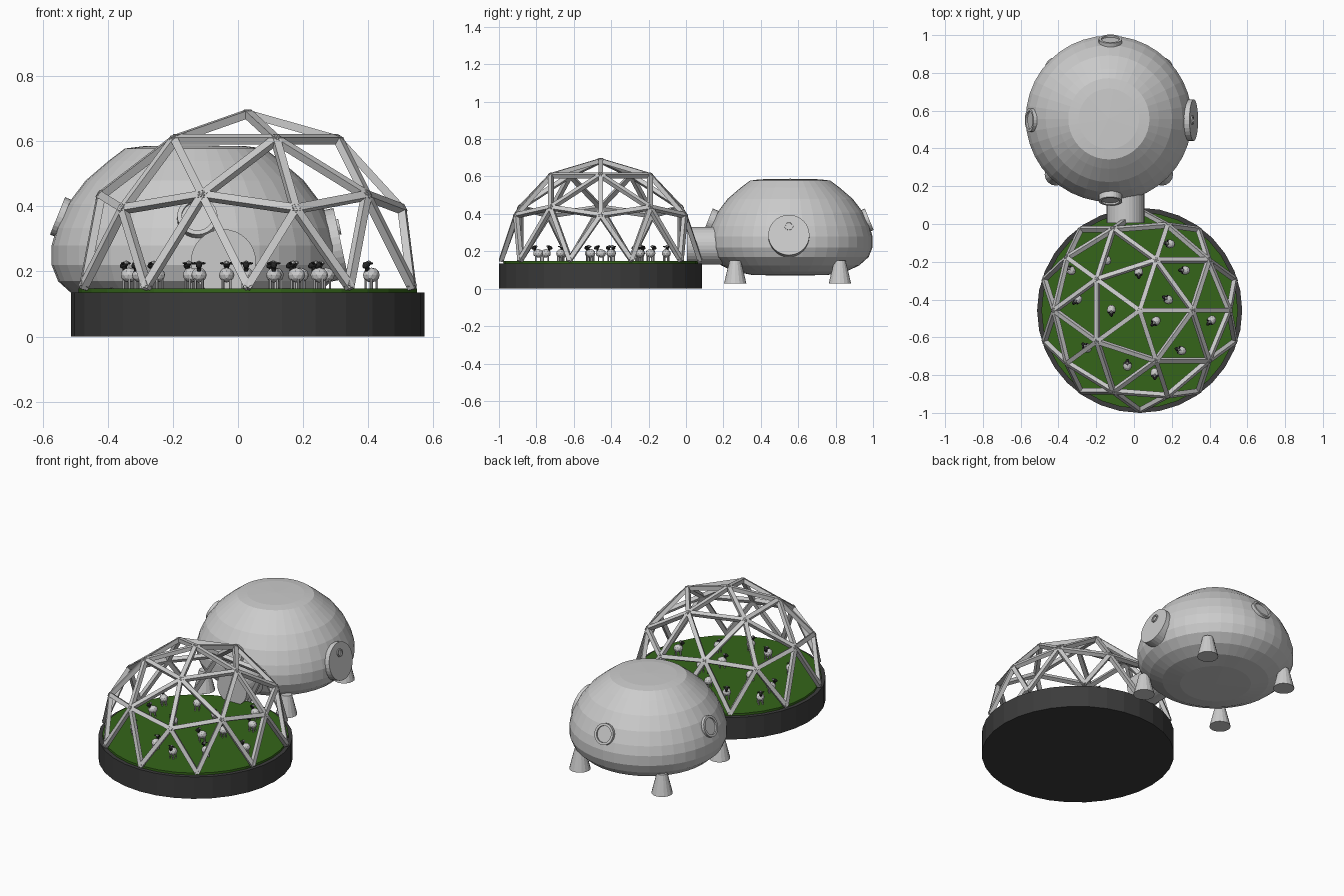
import bpy, bmesh
from math import pi, sin, cos, radians
from mathutils import Vector, Matrix

if "Cube" in bpy.data.objects:
    bpy.data.objects.remove(bpy.data.objects["Cube"])


def mat(name, c):
    m = bpy.data.materials.new(name)
    m.diffuse_color = (*c, 1)
    m.use_nodes = True
    m.node_tree.nodes["Principled BSDF"].inputs["Base Color"].default_value = m.diffuse_color
    return m


GREEN = mat("grass_green", (0.035, 0.13, 0.01))
DARK = mat("dark_grey", (0.045, 0.045, 0.045))
BLACK = mat("dark_wool", (0.02, 0.02, 0.02))


def finish(bm, name, mats=()):
    bmesh.ops.recalc_face_normals(bm, faces=bm.faces)
    me = bpy.data.meshes.new(name)
    bm.to_mesh(me)
    bm.free()
    for m in mats:
        me.materials.append(m)
    ob = bpy.data.objects.new(name, me)
    bpy.context.collection.objects.link(ob)
    return ob


def lathe(name, profile, steps, matrix=Matrix(), mats=(), closed=False):
    bm = bmesh.new()
    vs = [bm.verts.new((r, 0, z)) for r, z in profile]
    es = [bm.edges.new(p) for p in zip(vs, vs[1:])]
    if closed:
        es.append(bm.edges.new((vs[-1], vs[0])))
    bmesh.ops.spin(bm, geom=vs + es, axis=(0, 0, 1), cent=(0, 0, 0), angle=2 * pi, steps=steps)
    bmesh.ops.remove_doubles(bm, verts=bm.verts, dist=1e-5)
    bm.transform(matrix)
    return finish(bm, name, mats)


def disc(name, r0, r1, z0, z1, steps, matrix=Matrix(), mats=()):
    return lathe(name, [(0, z0), (r0, z0), (r1, z1), (0, z1)], steps, matrix, mats)


# Pasture base and grass
C = Vector((0.03, -0.457, 0))
disc("pasture_base", 0.543, 0.543, 0, 0.135, 32, Matrix.Translation(C), [DARK])
disc("grass", 0.52, 0.52, 0.13, 0.148, 32, Matrix.Translation(C), [GREEN])

# Geodesic frame: one square beam per edge of a half icosphere
ico = bmesh.new()
bmesh.ops.create_icosphere(ico, subdivisions=2, radius=0.53)
frame = bmesh.new()
for e in ico.edges:
    a, b = (v.co.copy() for v in e.verts)
    if min(a.z, b.z) < -0.01 or max(a.z, b.z) < 0.01:
        continue
    d = (b - a).normalized()
    out = (a + b).normalized()
    rot = Matrix((d, d.cross(out), out)).transposed().to_4x4()
    M = Matrix.Translation(C + Vector((0, 0, 0.155)) + (a + b) / 2) @ rot
    M = M @ Matrix.Diagonal(((b - a).length + 0.012, 0.024, 0.024, 1))
    bmesh.ops.create_cube(frame, size=1, matrix=M)
ico.free()
finish(frame, "geodesic_frame")

# House shell
H = Vector((-0.133, 0.557, 0))
lathe("house_shell", [(0, .07), (.2, .073), (.3, .092), (.37, .125), (.42, .17), (.44, .22),
                      (.44, .28), (.425, .334), (.39, .408), (.335, .48), (.265, .54),
                      (.215, .578), (.16, .585), (0, .588)], 40, Matrix.Translation(H))

# Feet
for i, (sx, sy) in enumerate([(-1, -1), (1, -1), (-1, 1), (1, 1)]):
    disc(f"house_foot_{i}", 0.06, 0.03, 0.028, 0.15, 16,
         Matrix.Translation((H.x + 0.28 * sx, 0.543 + 0.28 * sy, 0)))

# Connecting tunnel
disc("tunnel", 0.1, 0.1, 0, 0.22, 32, Matrix.Translation((-0.045, 0.005, 0.23)) @ Matrix.Rotation(-pi / 2, 4, 'X'))


def on_wall(angle, tilt, r, z):
    # local z points outward from the house wall, tilted up
    return (Matrix.Translation((-0.125, 0.55, z)) @ Matrix.Rotation(radians(angle), 4, 'Z')
            @ Matrix.Translation((r, 0, 0)) @ Matrix.Rotation(pi / 2 - radians(tilt), 4, 'Y'))


# Portholes on three sides
for name, ang in (("back", 90), ("left", 180), ("front", 270)):
    M = on_wall(ang, 22, 0.415, 0.365)
    lathe(f"{name}_porthole_rim", [(.048, -.03), (.062, -.03), (.062, .016), (.048, .016)], 24, M, closed=True)
    disc(f"{name}_porthole_glass", .05, .05, -.03, .006, 24, M)

# Round door with small window
M = on_wall(0, 12, 0.42, 0.283)
disc("door", .11, .11, -.05, .022, 32, M)
W = M @ Matrix.Translation((-0.05, 0, 0))
lathe("door_window_rim", [(.017, .01), (.024, .01), (.024, .029), (.017, .029)], 16, W, closed=True)

# Sheep: x, y, heading in degrees
flock = [(-.145, -.19, 120), (-.335, -.245, 135), (.025, -.255, 270), (.19, -.105, 170),
         (.27, -.245, 180), (-.3, -.4, 225), (-.12, -.455, 270), (.18, -.4, 150),
         (.115, -.515, 225), (.41, -.51, 225), (-.25, -.655, 135), (-.035, -.75, 90),
         (.11, -.79, 270), (.25, -.67, 160)]


def ball(bm, loc, size, sub=2, tilt=0, index=0):
    M = Matrix.Translation(loc) @ Matrix.Rotation(radians(tilt), 4, 'Y') @ Matrix.Diagonal((*size, 1))
    vs = bmesh.ops.create_icosphere(bm, subdivisions=sub, radius=1, matrix=M)["verts"]
    for f in {f for v in vs for f in v.link_faces}:
        f.material_index = index


for i, (x, y, h) in enumerate(flock):
    bm = bmesh.new()
    ball(bm, (0, 0, .042), (.028, .024, .023))
    ball(bm, (.022, 0, .073), (.016, .010, .010), 2, 25, 1)
    ball(bm, (.012, 0, .08), (.009, .009, .007), 1)
    for s in (-1, 1):
        ball(bm, (.014, s * .013, .078), (.004, .009, .004), 1, 0, 1)
        for lx in (-.013, .013):
            vs = bmesh.ops.create_cone(bm, cap_ends=True, segments=6, radius1=.004, radius2=.004, depth=.03,
                                       matrix=Matrix.Translation((lx, s * .011, .015)))["verts"]
    ball(bm, (.018, 0, .06), (.008, .008, .014), 1, 0, 1)
    ob = finish(bm, f"sheep_{i}", [mat(f"wool_{i}", (.8, .8, .8)), BLACK])
    ob.matrix_world = Matrix.Translation((x, y, .147)) @ Matrix.Rotation(radians(h), 4, 'Z')
